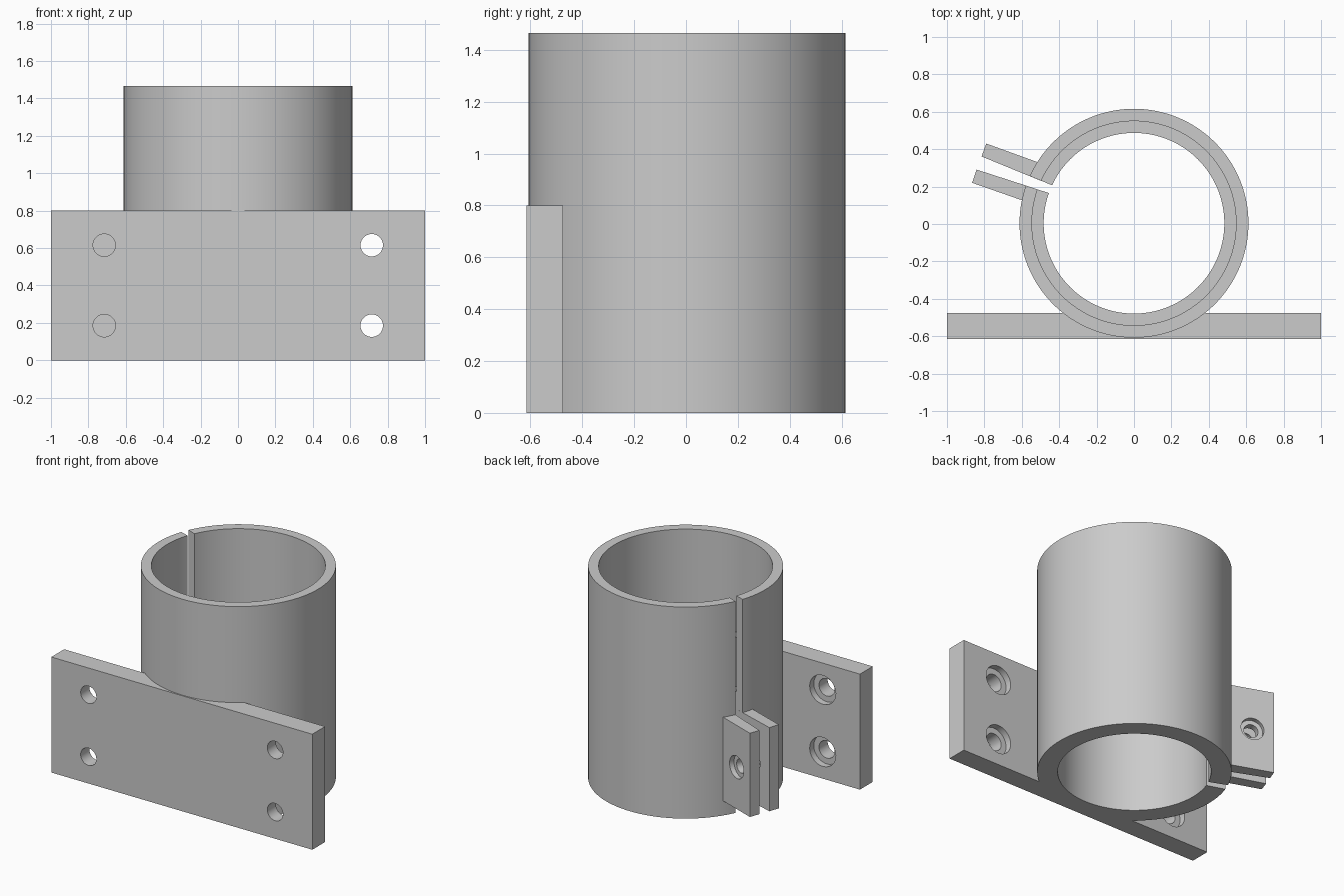
import bpy, bmesh, math
from mathutils import Vector

if "Cube" in bpy.data.objects:
    bpy.data.objects.remove(bpy.data.objects["Cube"])

grey = bpy.data.materials.new("plain_grey")
grey.use_nodes = True
COLOUR = (0.6, 0.6, 0.6, 1)
grey.diffuse_color = COLOUR
grey.node_tree.nodes["Principled BSDF"].inputs["Base Color"].default_value = COLOUR

CENTRE_Y = 0.004
OUTER, LOWER_BORE, UPPER_BORE = 0.612, 0.483, 0.546
HEIGHT, STEP, PLATE_TOP = 1.465, 0.8, 0.8


def finish(name, bm):
    bmesh.ops.recalc_face_normals(bm, faces=bm.faces)
    mesh = bpy.data.meshes.new(name)
    bm.to_mesh(mesh)
    bm.free()
    mesh.materials.append(grey)
    obj = bpy.data.objects.new(name, mesh)
    bpy.context.collection.objects.link(obj)
    return obj


def prism(name, outline, low, high):
    """Upright prism over a flat outline."""
    bm = bmesh.new()
    face = bm.faces.new([bm.verts.new((x, y, low)) for x, y in outline])
    top = bmesh.ops.extrude_face_region(bm, geom=[face])["geom"]
    bmesh.ops.translate(bm, vec=(0, 0, high - low),
                        verts=[v for v in top if isinstance(v, bmesh.types.BMVert)])
    return finish(name, bm)


def rod(name, start, end, radius, sides=48):
    """Cylinder between two points."""
    start, end = Vector(start), Vector(end)
    axis = end - start
    bm = bmesh.new()
    bmesh.ops.create_cone(bm, cap_ends=True, segments=sides, radius1=radius,
                          radius2=radius, depth=axis.length)
    turn = axis.to_track_quat('Z', 'Y').to_matrix()
    bmesh.ops.rotate(bm, cent=(0, 0, 0), matrix=turn, verts=bm.verts)
    bmesh.ops.translate(bm, vec=(start + end) / 2, verts=bm.verts)
    return finish(name, bm)


def activate(obj):
    bpy.ops.object.select_all(action='DESELECT')
    obj.select_set(True)
    bpy.context.view_layer.objects.active = obj


def cut(obj, cutters):
    activate(obj)
    for cutter in cutters:
        mod = obj.modifiers.new("cut", 'BOOLEAN')
        mod.operation, mod.solver, mod.object = 'DIFFERENCE', 'EXACT', cutter
        bpy.ops.object.modifier_apply(modifier=mod.name)
        bpy.data.objects.remove(cutter)


def smooth(obj):
    activate(obj)
    bpy.ops.object.shade_smooth_by_angle(angle=math.radians(30))


# Split sleeve with a stepped bore
bm = bmesh.new()
profile = [(LOWER_BORE, 0), (OUTER, 0), (OUTER, HEIGHT),
           (UPPER_BORE, HEIGHT), (UPPER_BORE, STEP), (LOWER_BORE, STEP)]
ring = [bm.verts.new((r, CENTRE_Y, z)) for r, z in profile]
edges = [bm.edges.new((a, b)) for a, b in zip(ring, ring[1:] + ring[:1])]
bmesh.ops.spin(bm, geom=ring + edges, cent=(0, CENTRE_Y, 0), axis=(0, 0, 1),
               angle=math.tau, steps=128, use_merge=True)
bmesh.ops.remove_doubles(bm, verts=bm.verts, dist=0.0001)
sleeve = finish("sleeve", bm)
slit = [(-0.3, 0.151), (-0.3, 0.115), (-0.842, 0.291), (-0.815, 0.361)]
cut(sleeve, [prism("slit_cutter", slit, -0.1, HEIGHT + 0.1)])
smooth(sleeve)

# Mounting plate, hollowed where it meets the sleeve
FRONT, BACK = -0.615, -0.475
plate = prism("mounting_plate", [(-1, FRONT), (1, FRONT), (1, BACK), (-1, BACK)],
              0, PLATE_TOP)
cutters = [rod("sleeve_cutter", (0, CENTRE_Y, -0.1), (0, CENTRE_Y, 1), 0.6, 128)]
for x in (-0.715, 0.715):
    for z in (0.185, 0.615):
        cutters.append(rod("hole_cutter", (x, FRONT - 0.1, z), (x, BACK + 0.1, z), 0.06))
        cutters.append(rod("recess_cutter", (x, BACK - 0.045, z), (x, BACK + 0.1, z), 0.1))
cut(plate, cutters)
smooth(plate)

# Pair of clamp tabs either side of the slit, sharing one bolt axis
TAB_LOW, TAB_HIGH = 0.1, 0.68
bolt_z = (TAB_LOW + TAB_HIGH) / 2
back_end = Vector((-0.655, 0.38, bolt_z))
front_end = Vector((-0.737, 0.174, bolt_z))
along = (back_end - front_end).normalized()
tabs = {
    "rear_clamp_tab": ([(-0.79, 0.43), (-0.815, 0.361), (-0.5, 0.232), (-0.5, 0.325)],
                       back_end, along),
    "front_clamp_tab": ([(-0.842, 0.291), (-0.865, 0.22), (-0.545, 0.108), (-0.53, 0.19)],
                        front_end, -along),
}
for name, (outline, face_point, outward) in tabs.items():
    tab = prism(name, outline, TAB_LOW, TAB_HIGH)
    outside = face_point + outward * 0.1
    cut(tab, [rod("bolt_cutter", face_point - outward * 0.11, outside, 0.047),
              rod("recess_cutter", face_point - outward * 0.03, outside, 0.077)])
    smooth(tab)
